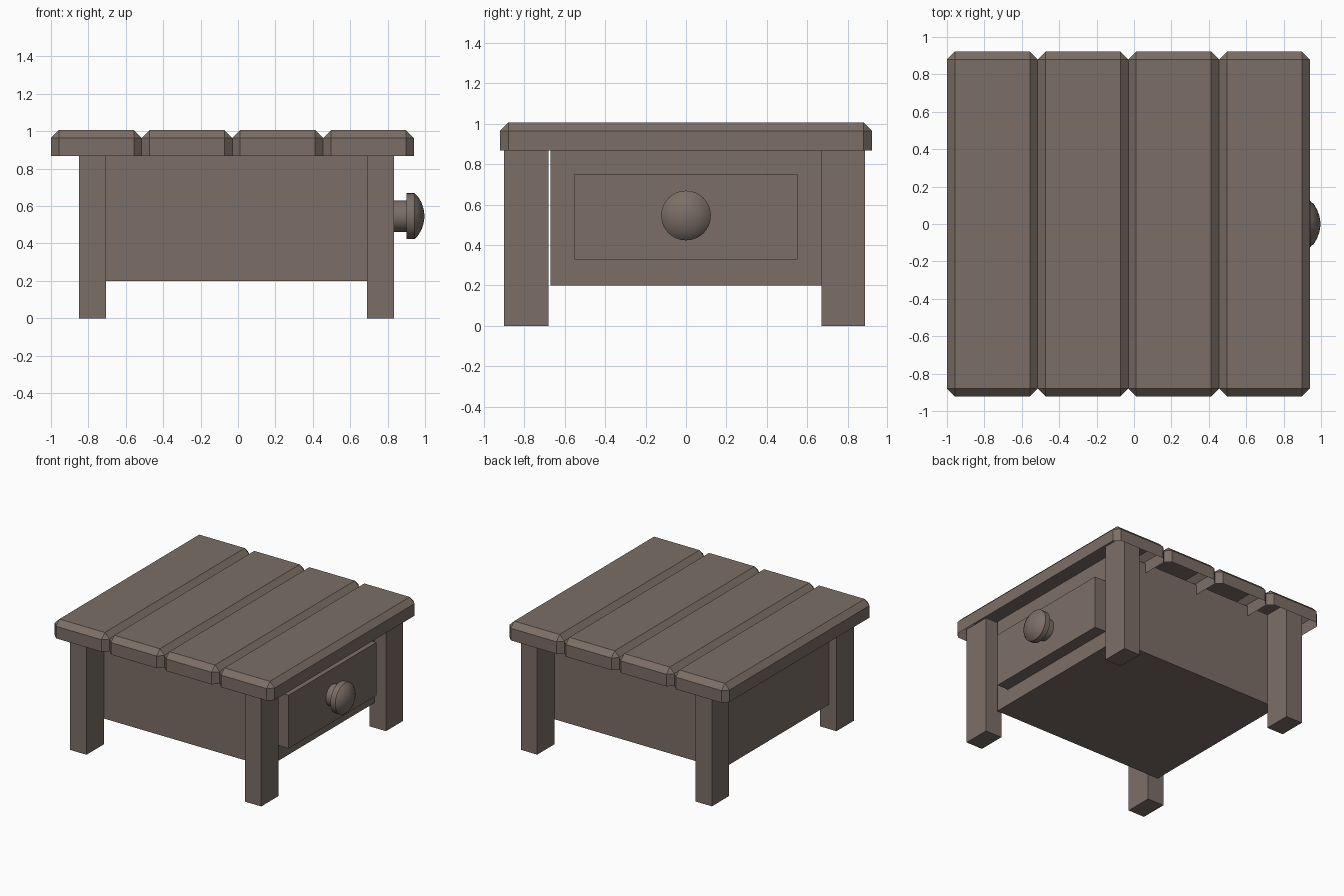
import bpy, bmesh, math
from mathutils import Vector

if "Cube" in bpy.data.objects:
    bpy.data.objects.remove(bpy.data.objects["Cube"])

wood = bpy.data.materials.new("dark_wood")
wood.diffuse_color = (0.2, 0.158, 0.134, 1)
wood.use_nodes = True
wood.node_tree.nodes["Principled BSDF"].inputs["Base Color"].default_value = wood.diffuse_color


def add_object(name, bm):
    mesh = bpy.data.meshes.new(name)
    bm.to_mesh(mesh)
    bm.free()
    mesh.materials.append(wood)
    obj = bpy.data.objects.new(name, mesh)
    bpy.context.collection.objects.link(obj)
    return obj


def box_bm(lo, hi):
    bm = bmesh.new()
    bmesh.ops.create_cube(bm, size=1)
    lo, hi = Vector(lo), Vector(hi)
    for v in bm.verts:
        v.co = (lo + hi) / 2 + v.co * (hi - lo)
    return bm


# Table top: four planks, chamfered on top and corners, open underneath
width = 0.485
for i in range(4):
    x0 = -1.0 + i * width
    bm = box_bm((x0, -0.922, 0.868), (x0 + width, 0.922, 1.006))
    edges = [e for e in bm.edges if max(v.co.z for v in e.verts) > 0.95]
    bmesh.ops.bevel(bm, geom=edges, offset=0.042, offset_type='OFFSET',
                    segments=1, profile=0.5, affect='EDGES')
    bm.normal_update()
    bottom = [f for f in bm.faces if f.normal.z < -0.9]
    bmesh.ops.delete(bm, geom=bottom, context='FACES_ONLY')
    add_object(f"top_plank_{i + 1}", bm)

# Legs
for side, xa, xb in (("left", -0.85, -0.705), ("right", 0.69, 0.835)):
    for end, ya, yb in (("front", -0.9, -0.68), ("back", 0.67, 0.887)):
        add_object(f"{end}_{side}_leg", box_bm((xa, ya, 0), (xb, yb, 0.95)))

# Cabinet body and raised drawer front
add_object("cabinet_body", box_bm((-0.79, -0.672, 0.2), (0.735, 0.672, 0.95)))
add_object("drawer_front", box_bm((0.72, -0.552, 0.328), (0.833, 0.552, 0.752)))

# Round knob, turned about the x axis
profile = [(0.825, 0.084), (0.9, 0.084), (0.9, 0.123), (0.943, 0.123),
           (0.962, 0.105), (0.98, 0.075), (0.992, 0.04), (0.998, 0)]
bm = bmesh.new()
cz = 0.546
verts = [bm.verts.new((x, 0, cz + r)) for x, r in profile]
edges = [bm.edges.new(pair) for pair in zip(verts, verts[1:])]
bmesh.ops.spin(bm, geom=verts + edges, cent=(0, 0, cz), axis=(1, 0, 0),
               angle=math.tau, steps=32)
bmesh.ops.remove_doubles(bm, verts=bm.verts, dist=0.0005)
bmesh.ops.recalc_face_normals(bm, faces=bm.faces)
knob = add_object("drawer_knob", bm)
bpy.context.view_layer.objects.active = knob
knob.select_set(True)
bpy.ops.object.shade_smooth_by_angle(angle=math.radians(35))
